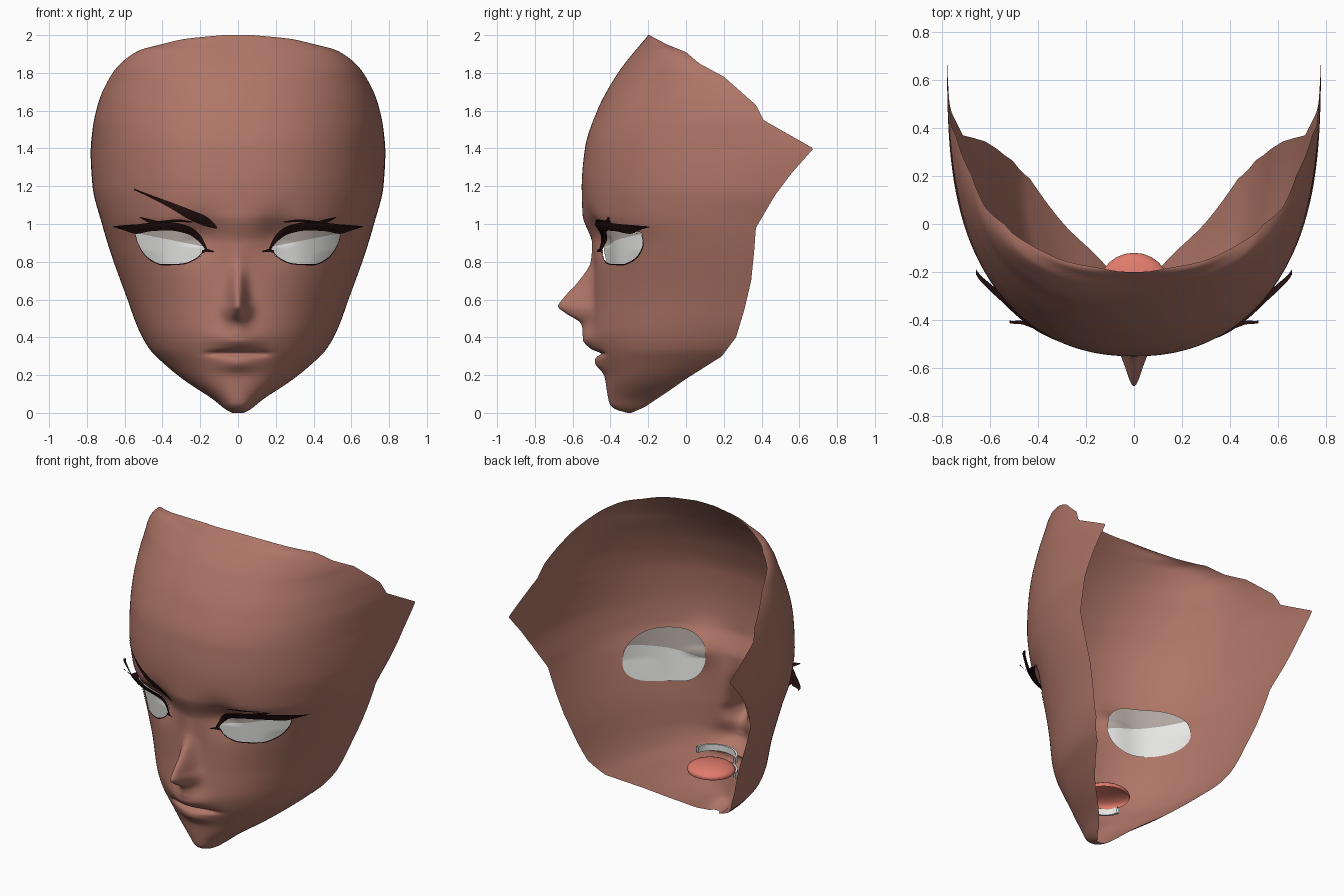
import bpy, bmesh, math
from mathutils import Vector

if "Cube" in bpy.data.objects:
    bpy.data.objects.remove(bpy.data.objects["Cube"])


def curve(*pts, linear=False):
    """Monotone interpolation through (t, value) points."""
    n = len(pts)
    d = [(pts[i + 1][1] - pts[i][1]) / (pts[i + 1][0] - pts[i][0]) for i in range(n - 1)]
    m = [d[0]] + [2 * a * b / (a + b) if a * b > 0 else 0 for a, b in zip(d, d[1:])] + [d[-1]]

    def f(t):
        t = min(max(t, pts[0][0]), pts[-1][0])
        i = 0
        while i < n - 2 and t > pts[i + 1][0]:
            i += 1
        h = pts[i + 1][0] - pts[i][0]
        u = (t - pts[i][0]) / h
        a, b = pts[i][1], pts[i + 1][1]
        if linear:
            return a + (b - a) * u
        return ((1 + 2 * u) * (1 - u) ** 2 * a + u * (1 - u) ** 2 * h * m[i]
                + u * u * (3 - 2 * u) * b + u * u * (u - 1) * h * m[i + 1])
    return f


def material(name, col):
    m = bpy.data.materials.new(name)
    m.diffuse_color = (*col, 1)
    m.use_nodes = True
    m.node_tree.nodes["Principled BSDF"].inputs["Base Color"].default_value = m.diffuse_color
    return m


SKIN = material("skin", (0.43, 0.18, 0.138))
LASH = material("dark_hair", (0.018, 0.005, 0.005))
WHITE = material("eye_white", (0.92, 0.92, 0.90))
SHADE = material("eye_shade", (0.45, 0.39, 0.36))
TONGUE = material("tongue_red", (0.75, 0.2, 0.15))
TEETH = material("tooth_white", (0.78, 0.79, 0.78))


def finish(name, bm, *mats):
    me = bpy.data.meshes.new(name)
    bm.to_mesh(me)
    bm.free()
    for m in mats:
        me.materials.append(m)
    for p in me.polygons:
        p.use_smooth = True
    ob = bpy.data.objects.new(name, me)
    bpy.context.collection.objects.link(ob)
    return ob


def add_grid(bm, rows, flip=False, rule=None):
    vs = [[bm.verts.new(p) for p in r] for r in rows]
    for j in range(len(vs) - 1):
        for i in range(len(vs[0]) - 1):
            q = [vs[j][i], vs[j][i + 1], vs[j + 1][i + 1], vs[j + 1][i]]
            f = bm.faces.new(q[::-1] if flip else q)
            if rule:
                f.material_index = rule(j)
    return vs


# Head shape, all as functions of height
front = curve((0, -.31), (.02, -.375), (.05, -.405), (.1, -.416), (.2, -.432), (.3, -.465), (.45, -.5),
              (.6, -.49), (.75, -.485), (.9, -.498), (1.05, -.548), (1.2, -.552), (1.4, -.535),
              (1.6, -.47), (1.8, -.36), (2, -.2))
width = curve((0, .03), (.015, .06), (.07, .13), (.17, .28), (.25, .38), (.34, .47), (.45, .53), (.6, .585),
              (.85, .675), (1, .72), (1.2, .77), (1.38, .78), (1.5, .77), (1.64, .74), (1.79, .67),
              (1.86, .61), (1.92, .52), (1.95, .41), (1.98, .28), (2, .08))
low_edge = ((0, -.29), (.03, -.22), (.11, -.1), (.18, 0), (.3, .19), (.4, .265), (.55, .31), (.7, .345),
            (.85, .36), (.98, .37))
edge = curve(*low_edge, (1.15, .47), (1.27, .56), (1.4, .675), (1.55, .41), (1.63, .37), (1.78, .2),
             (1.85, .07), (1.91, 0), (1.95, -.1), (2, -.195), linear=True)
middle = curve(*low_edge, (1.15, .43), (1.4, .48), (1.55, .42), (1.7, .3), (1.85, .09), (1.92, -.03),
               (2, -.195))
power = curve((0, 2.2), (.3, 2.2), (.5, 2.1), (.9, 2.2), (1.4, 2.25), (1.8, 2.05), (2, 1.9))
nose_h = curve((.4, 0), (.45, .035), (.48, .06), (.53, .145), (.565, .185), (.6, .165), (.7, .08),
               (.8, .018), (.9, 0))
nose_w = curve((.45, .06), (.53, .052), (.6, .045), (.7, .042), (.9, .04))


def gauss(x, c, s):
    return math.exp(-((x - c) / s) ** 2)


def features(x, z):
    x = abs(x)
    d = nose_h(z) * gauss(x, 0, nose_w(z))
    d += .01 * gauss(x, .065, .03) * gauss(z, .55, .035)           # nostril wings
    d -= .05 * gauss(x, .21, .11) * gauss(z, .94, .11)             # inner sockets
    d -= .015 * gauss(x, .38, .16) * gauss(z, .9, .1)              # outer sockets
    lip = math.exp(-(x / .15) ** 4)
    d += .055 * gauss(x, 0, .12) * gauss(z, .385, .055)            # upper lip
    d += .028 * gauss(x, 0, .1) * gauss(z, .26, .04)               # lower lip
    d -= .036 * lip * gauss(z, .314, .014)                         # mouth line
    return d


def surf(x, z):
    s = min(abs(x) / width(z), 1)
    n = power(z)
    c = middle(z)
    return c - (c - front(z)) * max(1 - s ** n, 0) ** (1 / n) - features(x, z)


# Eye opening outline
eye_top = curve((.175, .868), (.2, .91), (.28, .965), (.38, .983), (.46, .977), (.545, .955))
eye_bot = curve((.175, .868), (.22, .82), (.3, .79), (.4, .787), (.48, .825), (.53, .9), (.545, .955))
xs = [.36 - .185 * math.cos(math.pi * i / 40) for i in range(41)]
outline = [Vector((x, eye_top(x))) for x in xs] + [Vector((x, eye_bot(x))) for x in xs[-2:0:-1]]


def snap(x, z):
    if not (.15 < abs(x) < .57 and .76 < z < 1.01):
        return x, z
    p = Vector((abs(x), z))
    best, bd = p, .0075
    for a, b in zip(outline, outline[1:] + outline[:1]):
        e = b - a
        q = a + e * min(max((p - a).dot(e) / e.length_squared, 0), 1)
        if (q - p).length < bd:
            best, bd = q, (q - p).length
    return math.copysign(best.x, x), best.y


# Face shell with eye openings
NR, NC = 220, 90
rows = []
for j in range(NR + 1):
    t = j / NR
    z0 = 2 * (t - .04 * math.sin(2 * math.pi * t))
    row = []
    for i in range(-NC, NC + 1):
        u = i / NC
        x, z = snap(width(z0) * math.sin(u * math.pi / 2), z0)
        y = surf(x, z) + (edge(z0) - middle(z0)) * abs(u) ** 8
        row.append((x, y, z))
    rows.append(row)
bm = bmesh.new()
add_grid(bm, rows)
hole = []
for f in bm.faces:
    c = f.calc_center_median()
    x = abs(c.x)
    if .175 < x < .545 and c.y < 0 and eye_bot(x) < c.z < eye_top(x):
        hole.append(f)
bmesh.ops.delete(bm, geom=hole, context='FACES')
finish("face", bm, SKIN)

# Eyes, set slightly behind the openings, upper part shaded
bm = bmesh.new()
for s in (1, -1):
    rows = []
    for j in range(33):
        row = []
        for i in range(41):
            a = -.999 * math.cos(math.pi * i / 40)
            h = math.sqrt(1 - abs(a) ** 3)
            x, bot, top = .36 + .198 * a, .885 - .168 * h, .885 + .163 * h
            split = min(max(.88 + .2 * (x - .18), bot), top)
            z = bot + (split - bot) * j / 20 if j <= 20 else split + (top - split) * (j - 20) / 12
            y = max(surf(x, z) + .01, surf(x, .87) + .012 - .1 * (z - .87))
            row.append((s * x, y, z))
        rows.append(row)
    add_grid(bm, rows, s < 0, lambda j: int(j >= 20))
finish("eyes", bm, WHITE, SHADE)


def ribbon(name, pts, sides=(1, -1), root=.5):
    """Strip on the face through (x, low z, high z, stand-off) points."""
    lo, hi, off = (curve(*[(p[0], p[k]) for p in pts]) for k in (1, 2, 3))
    x0, x1 = pts[0][0], pts[-1][0]
    bm = bmesh.new()
    for s in sides:
        rows = []
        for k in range(5):
            w = k / 4
            row = []
            for i in range(41):
                x = x0 + (x1 - x0) * i / 40
                z = lo(x) + (hi(x) - lo(x)) * w
                row.append((s * x, surf(x, z) - off(x) * (root + (1 - root) * w), z))
            rows.append(row)
        add_grid(bm, rows, s < 0)
    return finish(name, bm, LASH)


# Lashes, lid creases, lower lid lines and the single eyebrow
lash = [(.165, .852, .875, .012), (.2, .9, .943, .02), (.27, .948, .992, .03), (.37, .966, 1.01, .035),
        (.46, .962, 1.006, .045), (.54, .948, .998, .065), (.6, .966, .994, .105), (.66, .984, .988, .18)]
ribbon("upper_lashes", lash, root=.9)
ribbon("upper_lash_roots", [(x, a, a + (b - a) * .3, o) for x, a, b, o in lash[:6]], root=.05)
ribbon("lash_spikes", [(.4, .995, 1.008, .03), (.46, 1.003, 1.024, .05), (.52, 1.034, 1.037, .1)], root=.9)
ribbon("inner_lash_spikes", [(.13, .853, .856, .008), (.165, .852, .868, .015), (.19, .845, .86, .01)])
ribbon("lid_creases", [(.24, 1.008, 1.013, .008), (.32, 1.01, 1.024, .008), (.43, 1.008, 1.015, .008)])
ribbon("lower_lid_lines", [(x, eye_bot(x) - .006, eye_bot(x), .004) for x in xs[2:-2:3]])
ribbon("eyebrow", [(.11, .975, .985, .008), (.16, .985, 1.035, .008), (.25, 1.02, 1.075, .008),
                   (.36, 1.085, 1.117, .008), (.45, 1.133, 1.15, .008), (.55, 1.18, 1.187, .008)],
       sides=(-1,), root=1)

# Tooth rows inside the mouth
for name, z0, z1 in (("upper_teeth", .335, .375), ("lower_teeth", .24, .28)):
    bm = bmesh.new()
    rows = []
    for r, z in ((.14, z0), (.14, z1), (.125, z1), (.125, z0), (.14, z0)):
        rows.append([(r * math.sin(a), -.29 - r * .85 * math.cos(a), z)
                     for a in (math.radians(-85 + 170 * i / 24) for i in range(25))])
    add_grid(bm, rows)
    ob = finish(name, bm, TEETH)
    for p in ob.data.polygons:
        p.use_smooth = False

# Tongue, an open dome
bm = bmesh.new()
bmesh.ops.create_uvsphere(bm, u_segments=24, v_segments=12, radius=1)
bmesh.ops.delete(bm, geom=[v for v in bm.verts if v.co.z < -.4], context='VERTS')
for v in bm.verts:
    v.co = (v.co.x * .145, -.255 + v.co.y * .135, .285 + v.co.z * .045)
finish("tongue", bm, TONGUE)
